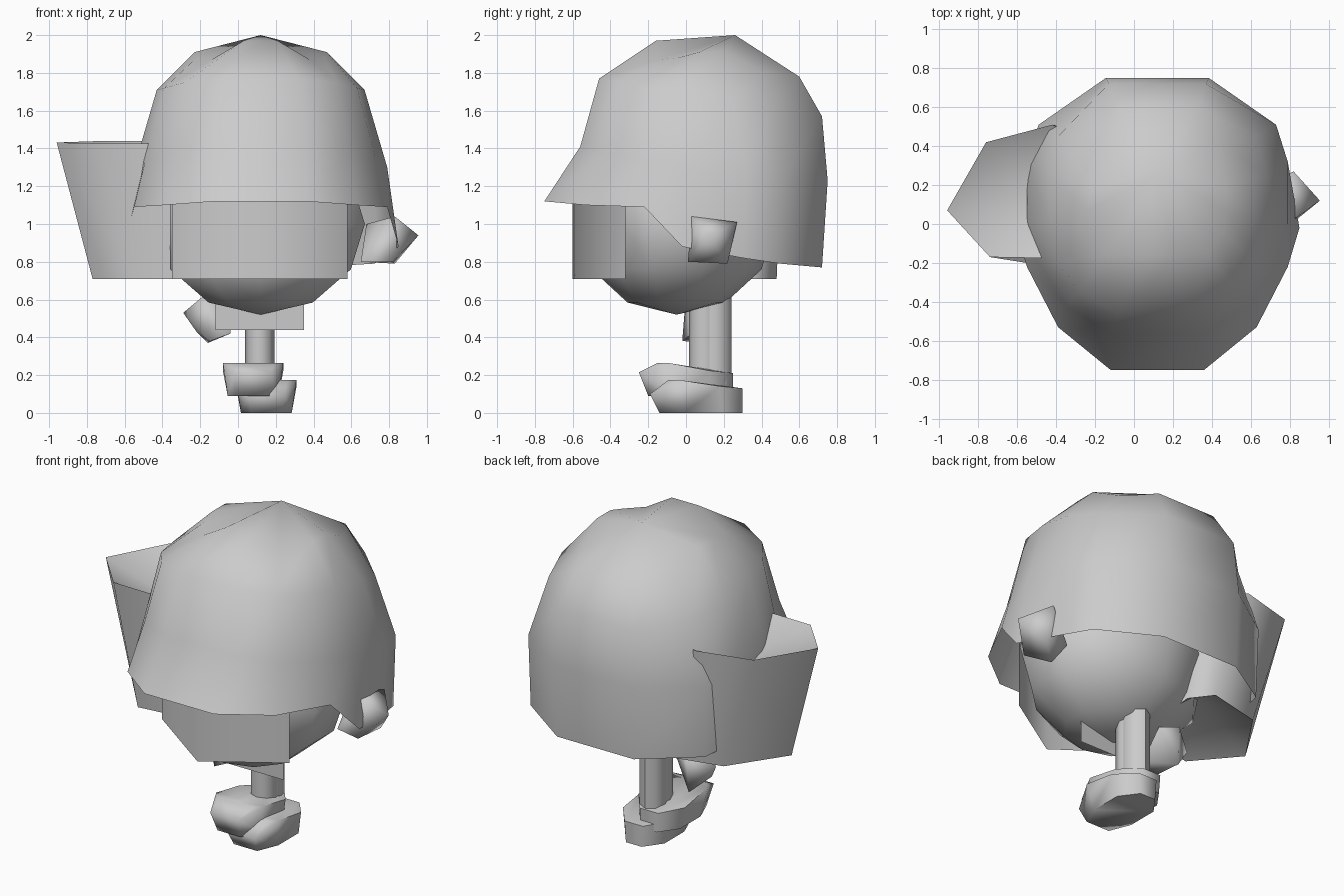
import bpy, bmesh, math

if "Cube" in bpy.data.objects:
    bpy.data.objects.remove(bpy.data.objects["Cube"])

CX = 0.12  # the figure's own centre line


def finish(name, bm, smooth=40):
    bmesh.ops.recalc_face_normals(bm, faces=bm.faces)
    me = bpy.data.meshes.new(name)
    bm.to_mesh(me)
    bm.free()
    ob = bpy.data.objects.new(name, me)
    bpy.context.collection.objects.link(ob)
    bpy.ops.object.select_all(action='DESELECT')
    ob.select_set(True)
    bpy.context.view_layer.objects.active = ob
    bpy.ops.object.shade_smooth_by_angle(angle=math.radians(smooth))
    return ob


def loft(name, rings, closed=True, bottom=None, apex=None, caps=False, smooth=40):
    bm = bmesh.new()
    rows = [[bm.verts.new(p) for p in r] for r in rings]
    n = len(rows[0])
    for a, b in zip(rows, rows[1:]):
        for i in range(n if closed else n - 1):
            j = (i + 1) % n
            bm.faces.new((a[i], a[j], b[j], b[i]))
    for tip, row in ((bottom, rows[0]), (apex, rows[-1])):
        if tip:
            t = bm.verts.new(tip)
            for i in range(n):
                bm.faces.new((row[i], row[(i + 1) % n], t))
    if caps:
        bm.faces.new(rows[0])
        bm.faces.new(rows[-1])
    return finish(name, bm, smooth)


def mirrored(half):
    # half outline given as offsets from the centre line
    return ([(CX + u, y, z) for u, y, z in half] +
            [(CX - u, y, z) for u, y, z in reversed(half)])


def hull(name, pts, smooth=75):
    bm = bmesh.new()
    for p in pts:
        bm.verts.new(p)
    bmesh.ops.convex_hull(bm, input=bm.verts)
    return finish(name, bm, smooth)


# helmet: rim with front brim, wall, shoulder, crown
loft("helmet", [mirrored(h) for h in (
    [(.24, -.75, 1.12), (.51, -.53, 1.10), (.67, -.22, 1.09), (.73, -.02, .88),
     (.66, .30, .82), (.60, .50, .79), (.265, .72, .77)],
    [(.24, -.56, 1.41), (.47, -.42, 1.38), (.61, -.20, 1.34), (.67, 0, 1.30),
     (.67, .32, 1.25), (.61, .51, 1.23), (.265, .75, 1.23)],
    [(.20, -.46, 1.77), (.40, -.35, 1.75), (.51, -.20, 1.72), (.55, 0, 1.71),
     (.56, .25, 1.66), (.51, .45, 1.60), (.25, .72, 1.57)],
    [(.09, -.16, 1.97), (.26, -.15, 1.87), (.34, -.04, 1.88), (.35, .07, 1.91),
     (.35, .20, 1.91), (.32, .42, 1.80), (.20, .60, 1.78)])],
    apex=(CX, .26, 2.0), smooth=60)

# head below the helmet, its face flattened to sit behind the visor
bm = bmesh.new()
bmesh.ops.create_uvsphere(bm, u_segments=10, v_segments=6, radius=1)
for v in bm.verts:
    x, y, z = v.co
    x, y, z = max(CX + .58 * x, -.36), -.05 + .52 * y, 1.0 + .48 * z
    if z > .7:
        slope = .71 if x < .14 else .64
        y = max(y, min(-.54 + slope * abs(x - .14), -.2))
    v.co = (x, y, z)
finish("head", bm, 60)

# bent visor plate in front of the face
loft("visor", [[(-.35, -.25, z), (.14, -.60, z), (.58, -.32, z)]
               for z in (.71, 1.16)], closed=False, smooth=80)

# tapered pack at the side, hollowed at both ends
top = [(-.96, .07), (-.76, .42), (-.42, .51), (-.20, .42), (-.22, -.18), (-.74, -.17)]
low = [(-.77, .06), (-.54, .40), (-.20, .48), (-.10, .35), (-.15, -.15), (-.55, -.20)]
loft("pack", [[(x, y, .71) for x, y in low],
              [(x, y, 1.43 + .02 * y) for x, y in top]],
     bottom=(-.35, .15, .88), apex=(-.45, .15, 1.22), smooth=70)

# hands
hull("raised_hand", [(.83, .03, 1.04), (.82, .27, 1.01), (.955, .12, .94),
                     (.83, .22, .79), (.82, .01, .80), (.65, .05, .80),
                     (.68, .15, 1.0), (.66, .2, .84)])
hull("lowered_hand", [(-.29, .12, .53), (-.17, .0, .63), (-.15, .22, .60),
                      (-.04, .17, .58), (-.04, .03, .42), (-.15, -.02, .38),
                      (-.16, .20, .37), (-.22, .06, .43)])

# thin hip panel
loft("hip_panel", [[(-.12, -.05, z), (.35, -.05, z)] for z in (.44, .60)], closed=False)

# legs, one almost behind the other
for name, x, y, r in (("front_leg", .115, .10, .085), ("rear_leg", .115, .15, .09)):
    ring = [(x + .077 * math.cos(a), y + r * math.sin(a))
            for a in (math.pi / 4 * k for k in range(8))]
    loft(name, [[(px, py, z) for px, py in ring] for z in (.15, .66)], caps=True, smooth=50)


# shoes: tapered sole, full-width upper, toe slightly lower than the instep
def shoe(name, x0, x1, y0, y1, z0, toe, instep, heel):
    w, d = x1 - x0, y1 - y0
    base = [(.2, 0), (.8, 0), (1, .3), (1, .75), (.7, 1), (.3, 1), (0, .75), (0, .3)]
    pts = [(x0 + w * (.08 + .84 * u), y0 + .05 + (d - .05) * v, z0) for u, v in base]
    for u, v in base:
        z = toe if v == 0 else instep if v == .3 else heel + (instep - heel) * (1 - v)
        pts.append((x0 + w * u, y0 + d * v, z))
    pts += [(x0 + w * u, y0 + d * .2, instep) for u in (.15, .85)]
    hull(name, pts)


shoe("front_shoe", -.08, .24, -.25, .25, .09, .215, .265, .21)
shoe("rear_shoe", -.01, .31, -.19, .30, 0, .10, .175, .13)
